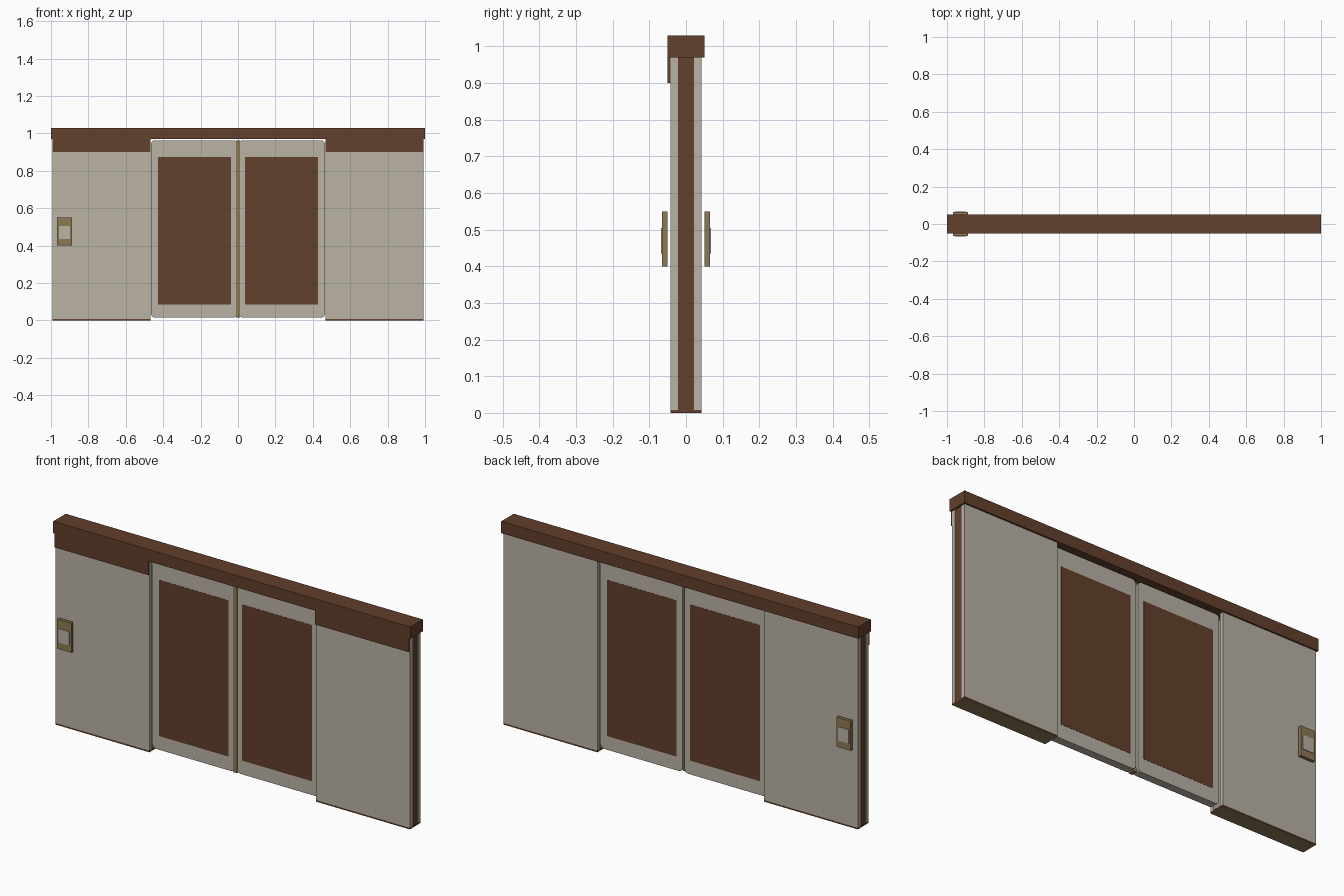
import bpy, bmesh
from mathutils import Vector

if "Cube" in bpy.data.objects:
    bpy.data.objects.remove(bpy.data.objects["Cube"])


def material(name, rgb):
    m = bpy.data.materials.new(name)
    m.diffuse_color = (*rgb, 1)
    m.use_nodes = True
    m.node_tree.nodes["Principled BSDF"].inputs["Base Color"].default_value = m.diffuse_color
    return m


LIGHT = material("warm_grey", (0.49, 0.445, 0.375))
BROWN = material("dark_brown", (0.122, 0.050, 0.025))
TAN = material("tan_metal", (0.27, 0.195, 0.090))


def box(name, x, y, z, mat):
    """Axis-aligned box from (min, max) ranges."""
    bm = bmesh.new()
    bmesh.ops.create_cube(bm, size=1)
    for v in bm.verts:
        v.co = Vector([(r[0] + r[1]) / 2 + c * abs(r[1] - r[0])
                       for r, c in zip((x, y, z), v.co)])
    me = bpy.data.meshes.new(name)
    bm.to_mesh(me)
    bm.free()
    ob = bpy.data.objects.new(name, me)
    me.materials.append(mat)
    bpy.context.collection.objects.link(ob)
    return ob


# Header beam across the top
box("header", (-1, 1), (-0.05, 0.05), (0.97, 1.03), BROWN)

for s, side in ((-1, "left"), (1, "right")):
    def span(a, b):
        return tuple(sorted((s * a, s * b)))

    # Pocket: two wall sheets, end post and base
    for f, face in ((-1, "front"), (1, "back")):
        box(f"{side}_{face}_wall", span(0.467, 0.992),
            tuple(sorted((f * 0.022, f * 0.042))), (0.008, 0.97), LIGHT)
    box(f"{side}_end_post", span(0.95, 0.99), (-0.022, 0.022), (0.008, 0.97), BROWN)
    base = box(f"{side}_base", span(0.467, 0.992), (-0.042, 0.042), (0, 0.008), BROWN)
    base.data.materials.append(TAN)
    for p in base.data.polygons:
        if p.normal.z < -0.5:
            p.material_index = 1
    # Front fascia under the header
    box(f"{side}_fascia", span(0.467, 0.992), (-0.05, -0.042), (0.90, 0.97), BROWN)

    # Sliding door leaf with rounded corners
    door = box(f"{side}_door", span(0.006, 0.465), (-0.02, 0.02), (0.015, 0.963), LIGHT)
    bm = bmesh.new()
    bm.from_mesh(door.data)
    corners = [e for e in bm.edges
               if abs((e.verts[0].co - e.verts[1].co).normalized().y) > 0.9]
    bmesh.ops.bevel(bm, geom=corners, offset=0.02, segments=3, profile=0.5, affect='EDGES')
    bm.to_mesh(door.data)
    bm.free()
    # Inset door panels, both faces
    for f, face in ((-1, "front"), (1, "back")):
        box(f"{side}_door_{face}_panel", span(0.038, 0.428),
            tuple(sorted((f * 0.018, f * 0.021))), (0.085, 0.875), BROWN)

# Seal strip where the doors meet
box("door_seal", (-0.01, 0.01), (-0.024, 0.008), (0.015, 0.963), TAN)

# Control plates with screens on both sides of the left pocket
for f, face in ((-1, "front"), (1, "back")):
    box(f"{face}_control_plate", (-0.968, -0.888),
        tuple(sorted((f * 0.05, f * 0.065))), (0.40, 0.55), TAN)
    box(f"{face}_control_screen", (-0.958, -0.898),
        tuple(sorted((f * 0.06, f * 0.068))), (0.435, 0.505), LIGHT)
